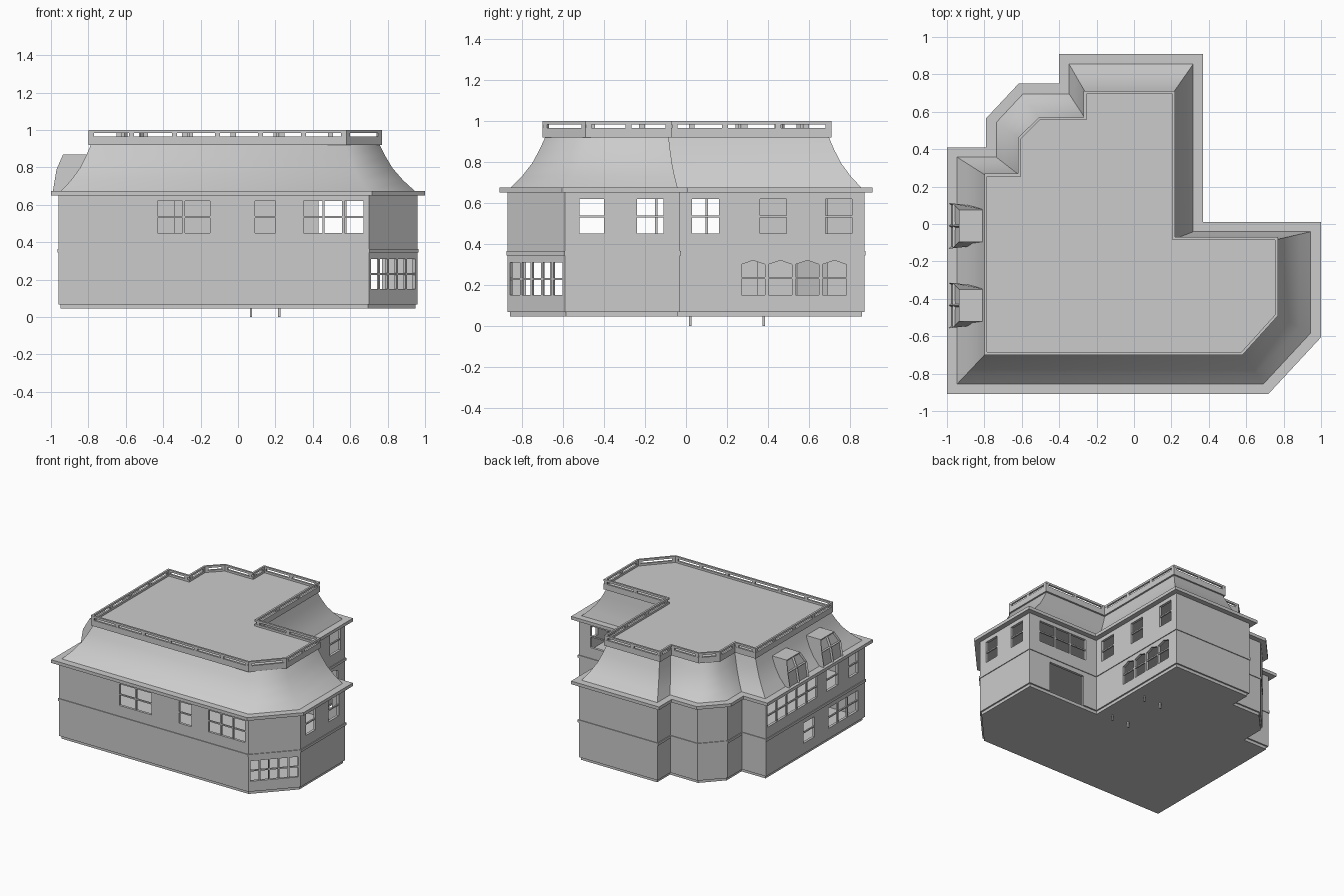
import bpy, bmesh, math
from mathutils import Vector

if "Cube" in bpy.data.objects:
    bpy.data.objects.remove(bpy.data.objects["Cube"], do_unlink=True)

# One plain grey for the whole building
grey = bpy.data.materials.new("plain_grey")
grey.use_nodes = True
grey.diffuse_color = (0.6, 0.6, 0.6, 1)
grey.node_tree.nodes["Principled BSDF"].inputs["Base Color"].default_value = (0.6, 0.6, 0.6, 1)

# Wall footprint and flat roof outline, counter-clockwise with matching corners
WALL = [(-.96, -.87), (.70, -.87), (.96, -.59), (.96, -.03), (.33, -.03), (.33, .87),
        (-.36, .87), (-.36, .71), (-.60, .71), (-.75, .55), (-.75, .37), (-.96, .37)]
DECK = [(-.80, -.70), (.58, -.70), (.77, -.49), (.77, -.07), (.22, -.07), (.22, .71),
        (-.27, .71), (-.27, .57), (-.51, .57), (-.62, .46), (-.62, .27), (-.80, .27)]


def offset(poly, d):
    """Move every side of the outline outward by d, with mitred corners."""
    pts = [Vector(p) for p in poly]
    out = []
    for i, p in enumerate(pts):
        a = (p - pts[i - 1]).normalized()
        b = (pts[(i + 1) % len(pts)] - p).normalized()
        n, m = Vector((a.y, -a.x)), Vector((b.y, -b.x))
        out.append(p + (n + m) * d / (1 + n.dot(m)))
    return out


def level(poly, z):
    return [Vector((p[0], p[1], z)) for p in poly]


def add_loft(bm, loops, closed=False):
    """Skin a list of loops; cap the ends, or join last to first."""
    rows = [[bm.verts.new(p) for p in loop] for loop in loops]
    n = len(rows[0])
    for a, b in zip(rows, rows[1:] + (rows[:1] if closed else [])):
        for i in range(n):
            j = (i + 1) % n
            bm.faces.new((a[i], a[j], b[j], b[i]))
    if not closed:
        bm.faces.new(rows[0])
        bm.faces.new(rows[-1])


def finish(name, bm):
    bmesh.ops.recalc_face_normals(bm, faces=bm.faces)
    mesh = bpy.data.meshes.new(name)
    bm.to_mesh(mesh)
    bm.free()
    mesh.materials.append(grey)
    obj = bpy.data.objects.new(name, mesh)
    bpy.context.collection.objects.link(obj)
    return obj


def loft(name, loops, closed=False):
    bm = bmesh.new()
    add_loft(bm, loops, closed)
    return finish(name, bm)


def slab(name, poly, z0, z1):
    return loft(name, [level(poly, z0), level(poly, z1)])


def ring(name, poly, thick, z0, z1):
    inner = offset(poly, -thick)
    return loft(name, [level(poly, z0), level(poly, z1), level(inner, z1), level(inner, z0)], True)


def side_prism(bm, poly, side, profile, d0, d1):
    """Extrude a (distance, height) profile through one side of an outline."""
    a, b = Vector(poly[side]), Vector(poly[(side + 1) % len(poly)])
    u = (b - a).normalized()
    n = Vector((u.y, -u.x))
    loops = []
    for d in (d0, d1):
        loops.append([(*(a + u * s + n * d), z) for s, z in profile])
    add_loft(bm, loops)


def rect(s0, s1, z0, z1):
    return [(s0, z0), (s1, z0), (s1, z1), (s0, z1)]


# Storeys: base slab, hollow walls, floor band, eaves
slab("base_slab", offset(WALL, -.012), .045, .07)
walls = ring("walls", WALL, .02, .068, .66)
slab("floor_band", offset(WALL, .006), .345, .365)
slab("eaves", offset(WALL, .04), .65, .675)

# Windows: side, start, end, columns, upper storey or not
WINDOWS = [(0, .53, .81, 2, True), (0, 1.05, 1.16, 1, True), (0, 1.31, 1.63, 3, True),
           (1, .015, .365, 5, False),
           (2, .07, .19, 1, True), (2, .35, .48, 1, True),
           (3, .10, .53, 3, True),
           (4, .06, .19, 1, True), (4, .39, .52, 1, True), (4, .71, .84, 1, True),
           (11, .02, .64, 5, True), (11, .76, .90, 1, True), (11, 1.04, 1.15, 1, True),
           (11, .47, .61, 1, False), (11, .78, 1.15, 3, False)]
cut, bars = bmesh.new(), bmesh.new()
for side, s0, s1, cols, upper in WINDOWS:
    z0, z1 = (.45, .62) if upper else (.15, .31)
    side_prism(cut, WALL, side, rect(s0, s1, z0, z1), -.04, .03)
    zm = (z0 + z1) / 2
    side_prism(bars, WALL, side, rect(s0, s1, zm - .005, zm + .005), -.015, -.004)
    for c in range(1, cols):
        s = s0 + (s1 - s0) * c / cols
        side_prism(bars, WALL, side, rect(s - .006, s + .006, z0, z1), -.016, -.003)

# Row of four pointed windows on the back wing
for k in range(4):
    s0 = .30 + k * .132
    s1 = s0 + .116
    arch = [(s0, .15), (s1, .15), (s1, .30), ((s0 + s1) / 2, .32), (s0, .30)]
    side_prism(cut, WALL, 4, arch, -.04, .03)
    side_prism(bars, WALL, 4, rect(s0, s1, .23, .24), -.015, -.004)

# Garage doorway
side_prism(cut, WALL, 3, rect(.19, .51, .05, .31), -.04, .03)
finish("window_bars", bars)
cutter = finish("opening_cutter", cut)
cutter.hide_render = True
mod = walls.modifiers.new("openings", 'BOOLEAN')
mod.object = cutter
mod.solver = 'EXACT'
bpy.context.view_layer.update()
solid = walls.evaluated_get(bpy.context.evaluated_depsgraph_get())
cut_mesh = bpy.data.meshes.new_from_object(solid)
walls.modifiers.clear()
walls.data = cut_mesh
bpy.data.objects.remove(cutter, do_unlink=True)

# Flared mansard roof
foot, head = offset(WALL, -.01), offset(DECK, -.015)
flare = [(0, .67), (.34, .73), (.63, .795), (.83, .86), (1, .925)]
roof = loft("mansard_roof", [level([a.lerp(b, t) for a, b in zip(foot, head)], z) for t, z in flare])
bpy.ops.object.select_all(action='DESELECT')
roof.select_set(True)
bpy.context.view_layer.objects.active = roof
bpy.ops.object.shade_smooth_by_angle(angle=math.radians(50))

# Flat deck with parapet, posts and top rail
slab("roof_deck", DECK, .92, .95)
ring("parapet", DECK, .015, .945, .966)
ring("top_rail", DECK, .015, .984, 1.0)
posts = bmesh.new()
for i, p in enumerate(DECK):
    length = (Vector(DECK[(i + 1) % len(DECK)]) - Vector(p)).length
    count = max(1, round(length / .25))
    for k in range(count + 1):
        s = min(max(length * k / count, .015), length - .015)
        side_prism(posts, DECK, i, rect(s - .014, s + .014, .96, .99), -.014, -.001)
finish("rail_posts", posts)

# Dormers with recessed panes
for label, yc in (("rear", -.01), ("front", -.435)):
    shape = [(-.99, .67, .12), (-.97, .79, .12), (-.935, .87, .085), (-.79, .87, .085), (-.79, .67, .10)]
    bm = bmesh.new()
    add_loft(bm, [[(x, yc + f * w, z) for x, z, w in shape] for f in (-1, 0, 1)])
    bmesh.ops.recalc_face_normals(bm, faces=bm.faces)
    bm.normal_update()
    panes = [f for f in bm.faces if f.normal.x < -.7]
    bmesh.ops.inset_individual(bm, faces=panes, thickness=.012, depth=-.012)
    finish(label + "_dormer", bm)

# Small pins under the base
pins = bmesh.new()
for x in (.07, .22):
    for y in (.02, .38):
        foot_pts = [(x + a * .006, y + b * .006) for a, b in ((-1, -1), (1, -1), (1, 1), (-1, 1))]
        add_loft(pins, [level(foot_pts, 0), level(foot_pts, .05)])
finish("base_pins", pins)
